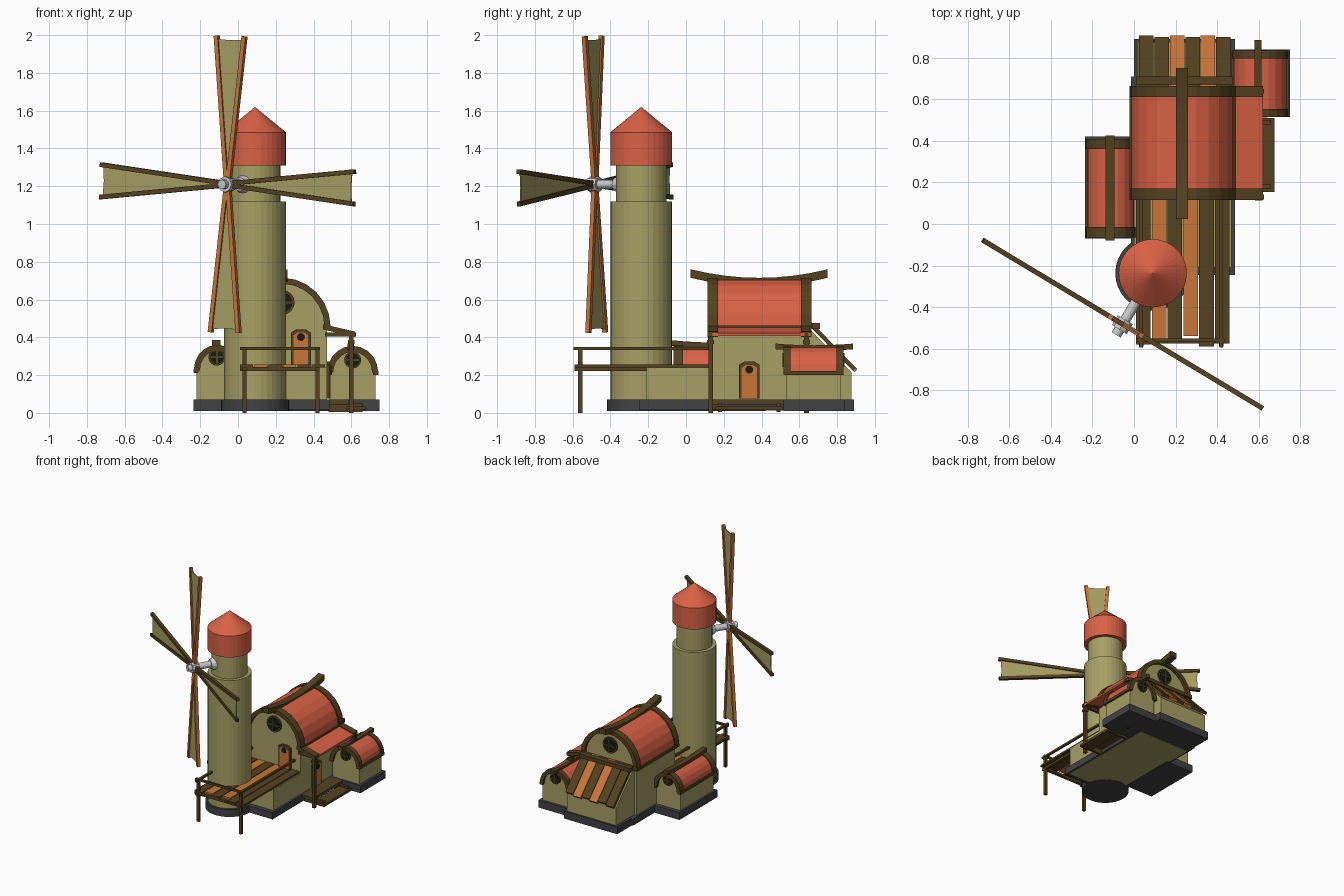
import bpy, bmesh
from math import sin, cos, pi, radians
from mathutils import Vector, Matrix

if "Cube" in bpy.data.objects:
    bpy.data.objects.remove(bpy.data.objects["Cube"])


def material(name, r, g, b):
    m = bpy.data.materials.new(name)
    m.diffuse_color = (r, g, b, 1)
    m.use_nodes = True
    m.node_tree.nodes["Principled BSDF"].inputs["Base Color"].default_value = m.diffuse_color
    return m


PLASTER = material("plaster", 0.39, 0.35, 0.13)
RED = material("red_roof", 0.70, 0.12, 0.06)
BROWN = material("dark_wood", 0.09, 0.055, 0.015)
ORANGE = material("orange_wood", 0.58, 0.18, 0.04)
STONE = material("stone", 0.055, 0.055, 0.06)
BLACK = material("glass", 0.01, 0.01, 0.008)


def finish(name, bm, mat):
    bmesh.ops.recalc_face_normals(bm, faces=bm.faces)
    me = bpy.data.meshes.new(name)
    bm.to_mesh(me)
    bm.free()
    ob = bpy.data.objects.new(name, me)
    bpy.context.collection.objects.link(ob)
    if mat:
        me.materials.append(mat)
    return ob


def box(name, x0, x1, y0, y1, z0, z1, mat):
    return prism(name, [(x0, z0), (x1, z0), (x1, z1), (x0, z1)], 'y', y0, y1, mat)


def prism(name, pts, axis, lo, hi, mat):
    """Extrude a 2D profile: (x, z) along y, or (y, z) along x."""
    bm = bmesh.new()
    put = (lambda p, t: (p[0], t, p[1])) if axis == 'y' else (lambda p, t: (t, p[0], p[1]))
    a = [bm.verts.new(put(p, lo)) for p in pts]
    b = [bm.verts.new(put(p, hi)) for p in pts]
    bm.faces.new(a)
    bm.faces.new(b[::-1])
    for i in range(len(pts)):
        j = (i + 1) % len(pts)
        bm.faces.new((a[i], b[i], b[j], a[j]))
    return finish(name, bm, mat)


def along(p, q):
    p, q = Vector(p), Vector(q)
    return Matrix.Translation((p + q) / 2) @ (q - p).to_track_quat('Z', 'Y').to_matrix().to_4x4(), (q - p).length


def beam(name, p, q, w, h, mat, xf=Matrix()):
    m, length = along(p, q)
    bm = bmesh.new()
    bmesh.ops.create_cube(bm, size=1, matrix=xf @ m @ Matrix.Diagonal((w, h, length, 1)))
    return finish(name, bm, mat)


def rod(name, p, q, r1, r2, mat, sides=24, xf=Matrix()):
    m, length = along(p, q)
    bm = bmesh.new()
    bmesh.ops.create_cone(bm, cap_ends=True, segments=sides, radius1=r1, radius2=r2,
                          depth=length, matrix=xf @ m)
    return finish(name, bm, mat)


def arc(cx, z0, rx, rz, n):
    return [(cx + rx * cos(pi * i / n), z0 + rz * sin(pi * i / n)) for i in range(n + 1)]


def ring(cx, z0, rx, rz, t, n):
    return arc(cx, z0, rx, rz, n) + arc(cx, z0, rx - t, rz - t, n)[::-1]


def window(name, x, y, z, r, s):
    rod(name + "_frame", (x, y, z), (x, y + s * .012, z), r, r, BROWN, 16)
    rod(name + "_glass", (x, y, z), (x, y + s * .016, z), r * .82, r * .82, BLACK, 16)
    yb = y + s * .016
    beam(name + "_bar_h", (x - r * .8, yb, z), (x + r * .8, yb, z), .008, .01, BROWN)
    beam(name + "_bar_v", (x, yb, z - r * .8), (x, yb, z + r * .8), .01, .008, BROWN)


def ridge(name, x, w, y0, y1, zmid, zend, t):
    n = 8
    ys = [y0 + (y1 - y0) * i / n for i in range(n + 1)]
    top = [(y, zmid + (zend - zmid) * (2 * i / n - 1) ** 2) for i, y in enumerate(ys)]
    prism(name, top + [(y, z - t) for y, z in top[::-1]], 'x', x - w / 2, x + w / 2, BROWN)


def barrel_house(name, cx, hw, rx, rz, z0, zb, y0, y1, band, n, wz, wr):
    """Walls with a half-round roof, trim arches and round windows at both ends."""
    e = band * .45
    prism(name + "_walls", [(cx - hw, zb), (cx + hw, zb)] + arc(cx, z0, hw, rz - .02, n),
          'y', y0 + e, y1 - e, PLASTER)
    prism(name + "_roof", ring(cx, z0, rx - .008, rz - .008, .02, n), 'y', y0 + band / 2, y1 - band / 2, RED)
    for end, a, s in (("front", y0, -1), ("back", y1 - band, 1)):
        prism(f"{name}_{end}_arch", ring(cx, z0, rx, rz, .032, n), 'y', a, a + band, BROWN)
        window(f"{name}_{end}_window", cx, (y0 + e) if s < 0 else (y1 - e), wz, wr, s)
    for s in (-1, 1):
        x = cx + s * (rx - .012)
        box(name + "_eave", x - .014, x + .014, y0, y1, z0 - .014, z0 + .008, BROWN)


def door(name, axis, c, wall, s, z0, w, h):
    def shape(k, hh):
        a = w * k / 2
        return [(c - a, z0), (c + a, z0), (c + a, z0 + hh * .9), (c + a * .5, z0 + hh * .98),
                (c - a * .5, z0 + hh * .98), (c - a, z0 + hh * .9)]
    prism(name + "_frame", shape(1, h), axis, wall, wall + s * .016, BROWN)
    prism(name + "_panel", shape(.74, h * .91), axis, wall, wall + s * .02, ORANGE)
    p, q = [((c, t, z0 + h * .77) if axis == 'y' else (t, c, z0 + h * .77)) for t in (wall, wall + s * .024)]
    rod(name + "_peephole", p, q, .021, .021, BLACK, 12)


# Stone footings
box("main_footing", -.015, .485, -.245, .71, .015, .07, STONE)
box("back_footing", 0, .485, .70, .89, .01, .07, STONE)
box("left_footing", -.235, .02, -.07, .42, .01, .07, STONE)
box("right_footing", .47, .75, .515, .84, .01, .07, STONE)

# Houses
barrel_house("main_house", .235, .235, .255, .26, .455, .012, .115, .665, .055, 12, .585, .065)
barrel_house("left_annex", -.112, .108, .122, .135, .225, .06, -.065, .41, .05, 10, .295, .045)
barrel_house("right_annex", .607, .122, .135, .14, .215, .06, .515, .835, .038, 10, .28, .045)
ridge("main_ridge", .232, .058, .025, .75, .715, .76, .045)
ridge("left_ridge", -.115, .043, -.08, .425, .372, .385, .03)
ridge("right_ridge", .597, .035, .475, .885, .358, .367, .03)
box("terrace_block", 0, .47, -.21, .15, .012, .24, PLASTER)
door("front_door", 'y', .333, .14, -1, .255, .105, .19)
door("side_door", 'x', .335, .47, 1, .075, .108, .2)

# Back lean-to with plank roof
prism("lean_to_walls", [(.6, .06), (.875, .06), (.875, .215), (.64, .46), (.6, .46)], 'x', .02, .465, PLASTER)
for i, m in enumerate((BROWN, BROWN, ORANGE, BROWN, ORANGE, BROWN)):
    x = .06 + i * .074
    d = .008 * (i % 2)
    beam("lean_to_plank", (x, .655, .475), (x, .9 - d, .222 + d), .07, .022, m)
beam("lean_to_top_beam", (.01, .69, .46), (.475, .69, .46), .04, .03, BROWN)

# Side porch: sloping roof, posts, steps
def slope(lift, drop):
    return [(.45, .462 + lift), (.62, .422 + lift), (.62, .422 - drop), (.45, .462 - drop)]
prism("porch_roof", slope(0, .015), 'y', .12, .66, RED)
for y in (.115, .61):
    prism("porch_roof_trim", slope(.008, .02), 'y', y, y + .055, BROWN)
for y in (.13, .638):
    beam("porch_post", (.6, y, 0), (.6, y, .42), .024, .024, BROWN)
    box("porch_post_cap", .582, .618, y - .018, y + .018, .365, .385, BROWN)
    beam("porch_tie", (.46, y, .415), (.625, y, .415), .022, .022, BROWN)
box("porch_step_upper", .47, .585, .14, .515, .045, .07, BROWN)
box("porch_step_lower", .575, .675, .155, .51, .015, .035, BROWN)
for y in (.17, .48):
    box("porch_step_stringer", .48, .66, y, y + .02, .005, .05, BROWN)

# Terrace deck with railing
for i, (m, y) in enumerate(((BROWN, -.58), (ORANGE, -.555), (BROWN, -.575), (ORANGE, -.54), (BROWN, -.59), (BROWN, -.575))):
    x = .045 + i * .076
    box("deck_plank", x - .035, x + .035, y, .14, .24, .255, m)
box("deck_beam", .01, .43, -.575, -.55, .222, .242, BROWN)
for x in (.035, .42):
    beam("deck_post", (x, -.56, 0), (x, -.56, .35), .022, .022, BROWN)
    beam("deck_side_rail", (x, -.595, .34), (x, .13, .34), .018, .016, BROWN)
    beam("deck_joist", (x, -.59, .232), (x, .13, .232), .022, .018, BROWN)
beam("deck_front_rail", (.01, -.56, .342), (.435, -.56, .342), .018, .016, BROWN)

# Tower
tx, ty = .09, -.237
for name, z0, z1, r0, r1, m in (("tower_footing", .01, .07, .18, .18, STONE),
                                ("tower_body", .06, 1.12, .163, .163, PLASTER),
                                ("tower_neck", 1.1, 1.33, .134, .134, PLASTER),
                                ("tower_cap", 1.31, 1.485, .164, .164, RED),
                                ("tower_cone", 1.485, 1.62, .164, 0, RED)):
    rod(name, (tx, ty, z0), (tx, ty, z1), r0, r1, m, 32)

# Rotor: shaft, hub and four sails in a tilted local frame
axis = Matrix.Translation((-.055, -.482, 1.21)) @ Matrix.Rotation(radians(-31), 4, 'Z')
rod("shaft", (0, -.06, 0), (0, .2, 0), .025, .025, None, 12, axis)
rod("shaft_flange", (0, .125, 0), (0, .165, 0), .036, .053, None, 12, axis)
rod("hub", (0, -.03, 0), (0, .025, 0), .042, .042, None, 8, axis)
for k in range(4):
    xf = axis @ Matrix.Rotation(radians(1.35 + 90 * k), 4, 'Y')
    for s in (-1, 1):
        beam("sail_spar", (s * .006, 0, .02), (s * .086, 0, .785), .024, .024,
             BROWN if k % 2 else ORANGE, xf)
    cloth = prism("sail_cloth", [(-.008, .04), (.008, .04), (.082, .768), (0, .763), (-.082, .768)],
                  'y', -.003, .003, PLASTER)
    cloth.data.transform(xf)
